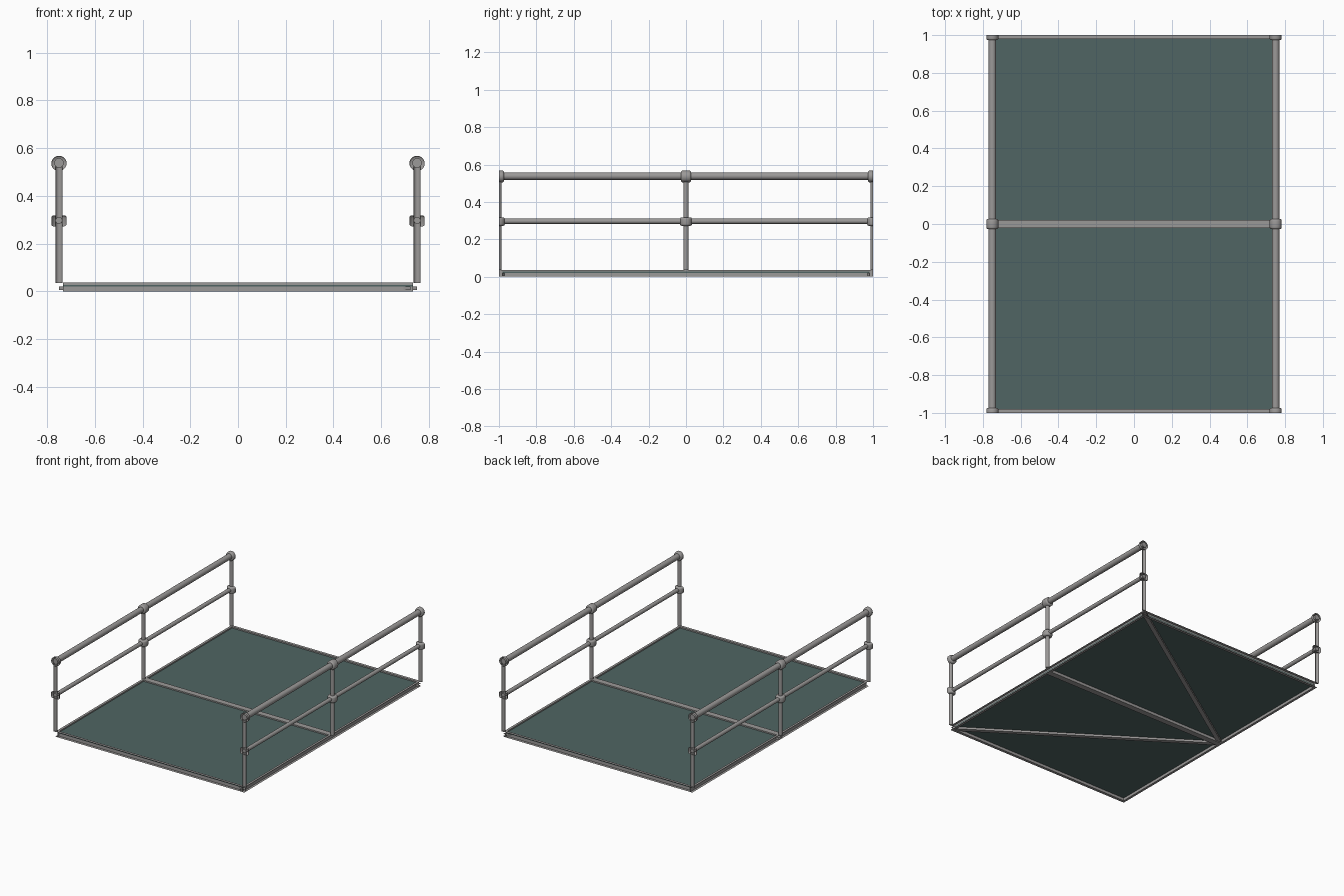
import bpy, bmesh, math
from mathutils import Vector, Matrix

default = bpy.data.objects.get("Cube")
if default:
    bpy.data.objects.remove(default, do_unlink=True)


def material(name, rgb):
    m = bpy.data.materials.new(name)
    m.use_nodes = True
    m.diffuse_color = (*rgb, 1)
    node = m.node_tree.nodes["Principled BSDF"]
    node.inputs["Base Color"].default_value = (*rgb, 1)
    node.inputs["Roughness"].default_value = 0.7
    return m


steel = material("grey steel", (0.33, 0.32, 0.315))
green = material("dark green deck", (0.08, 0.13, 0.125))

RAIL_X = 0.75      # centre of posts and rails
IN_X, IN_Y = 0.733, 0.98   # inner faces of the frame
FRAME_Z = 0.036


def finish(name, bm, mat, cuts=(), smooth=False):
    """Trim open at the given planes (axis, signed limit) and make the object."""
    for axis, limit in cuts:
        co, no = Vector(), Vector()
        co[axis] = limit
        no[axis] = math.copysign(1, limit)
        bmesh.ops.bisect_plane(bm, geom=bm.verts[:] + bm.edges[:] + bm.faces[:],
                               plane_co=co, plane_no=no, clear_outer=True)
    mesh = bpy.data.meshes.new(name)
    bm.to_mesh(mesh)
    bm.free()
    mesh.materials.append(mat)
    ob = bpy.data.objects.new(name, mesh)
    bpy.context.collection.objects.link(ob)
    if smooth:
        bpy.ops.object.select_all(action="DESELECT")
        ob.select_set(True)
        bpy.context.view_layer.objects.active = ob
        bpy.ops.object.shade_smooth_by_angle(angle=math.radians(50))
    return ob


def box(name, low, high, mat, cuts=(), turn=0):
    low, high = Vector(low), Vector(high)
    bm = bmesh.new()
    bmesh.ops.create_cube(bm, size=1, matrix=Matrix.Translation((low + high) / 2)
                          @ Matrix.Rotation(turn, 4, "Z")
                          @ Matrix.Diagonal((*(high - low), 1)))
    return finish(name, bm, mat, cuts)


def tube(name, centre, radius, length, along_y=False, bevel=0, cuts=()):
    bm = bmesh.new()
    bmesh.ops.create_cone(bm, cap_ends=True, segments=20, radius1=radius,
                          radius2=radius, depth=length)
    if bevel:
        rims = [e for e in bm.edges if abs(e.verts[0].co.z - e.verts[1].co.z) < 1e-5]
        bmesh.ops.bevel(bm, geom=rims, offset=bevel, segments=3, profile=0.5,
                        affect="EDGES")
    if along_y:
        bm.transform(Matrix.Rotation(math.pi / 2, 4, "X"))
    bm.transform(Matrix.Translation(centre))
    return finish(name, bm, steel, cuts, smooth=True)


# Deck panel and the beam across its middle
box("deck", (-IN_X, -IN_Y, 0.02), (IN_X, IN_Y, 0.027), green)
box("cross_beam", (-IN_X, -0.021, 0), (IN_X, 0.021, FRAME_Z), steel)

# Edge frame: hollow channels open towards the outside
for s, side in ((1, "left"), (-1, "right")):
    xs = sorted((s * IN_X, s * 0.8))
    box(f"{side}_edge_channel", (xs[0], -1.1, 0), (xs[1], 1.1, FRAME_Z), steel,
        [(0, s * RAIL_X), (1, 1), (1, -1)])
for s, end in ((-1, "front"), (1, "back")):
    ys = sorted((s * IN_Y, s * 1.1))
    box(f"{end}_edge_channel", (-0.9, ys[0], 0), (0.9, ys[1], FRAME_Z), steel,
        [(1, s), (0, IN_X), (0, -IN_X)])

# Diagonal braces under the deck, meeting at the middle of one side
for s, end in ((-1, "front"), (1, "back")):
    length = math.hypot(2 * RAIL_X, 1)
    c = Vector((0, s * 0.5, 0.0125))
    half = Vector((length / 2 + 0.05, 0.015, 0.0075))
    box(f"{end}_diagonal_brace", c - half, c + half, steel,
        [(0, RAIL_X), (0, -RAIL_X), (1, s)], turn=s * math.atan2(1, 2 * RAIL_X))

# Railings: posts and connectors at the ends are sliced in half by the end planes
for s, side in ((1, "left"), (-1, "right")):
    x = s * RAIL_X
    tube(f"{side}_top_rail", (x, 0, 0.538), 0.02, 1.998, along_y=True)
    tube(f"{side}_middle_rail", (x, 0, 0.297), 0.014, 1.998, along_y=True)
    for y, place in ((-1, "front"), (0, "middle"), (1, "back")):
        cuts = [(1, y)] if y else []
        tube(f"{side}_{place}_post", (x, y, 0.28), 0.014, 0.49, cuts=cuts)
        tube(f"{side}_{place}_top_connector", (x, y, 0.536), 0.032, 0.054,
             along_y=True, bevel=0.01, cuts=cuts)
        tube(f"{side}_{place}_middle_connector", (x, y, 0.295), 0.032, 0.046,
             bevel=0.01, cuts=cuts)
